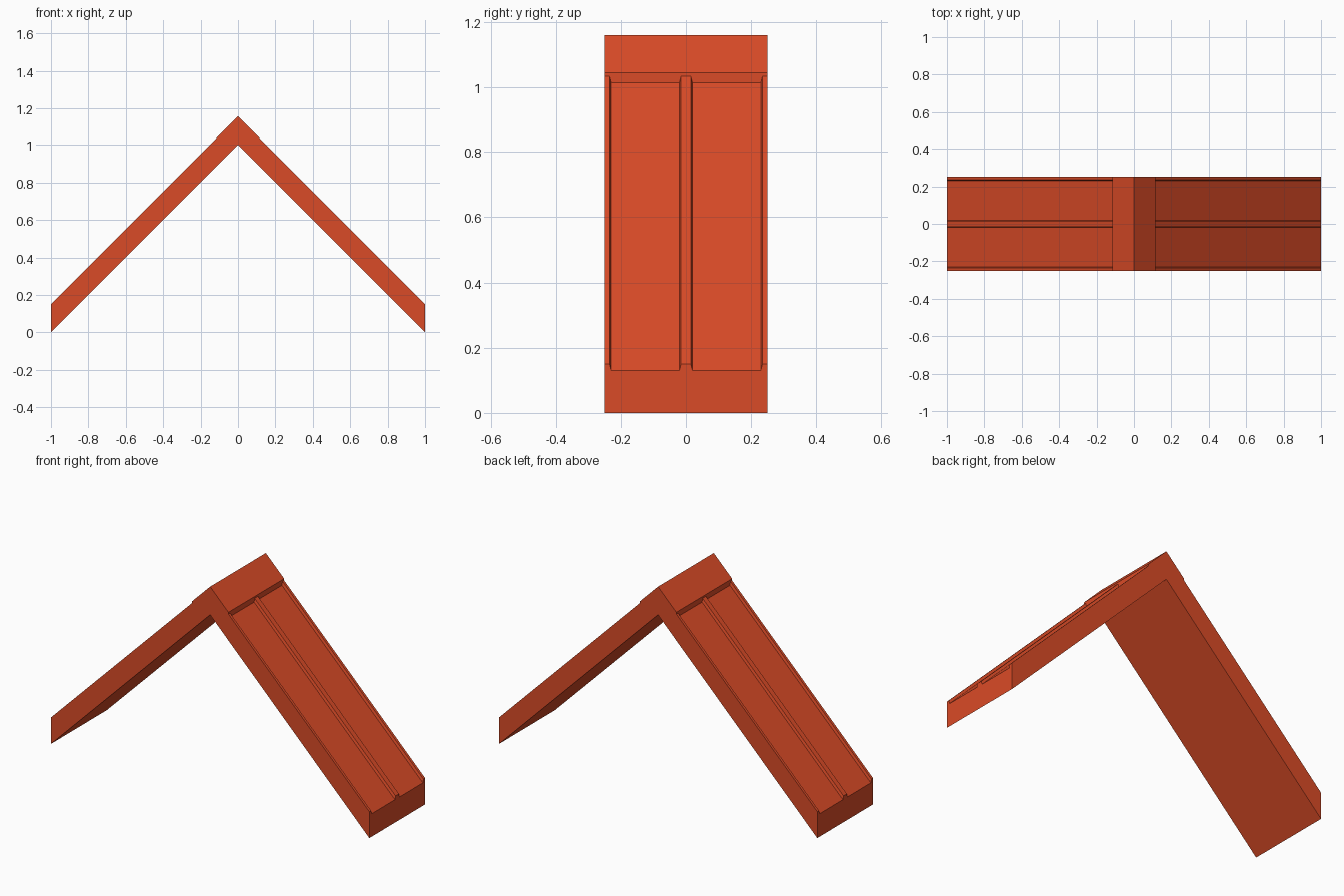
import bpy
import bmesh

cube = bpy.data.objects.get("Cube")
if cube:
    bpy.data.objects.remove(cube, do_unlink=True)

HALF_DEPTH = 0.25
CAP_X = 0.115      # half width of the ridge cap
PANEL = 0.13       # vertical thickness of the sheet
RIB = 0.15         # vertical thickness at the ribs
CAP = 0.16         # vertical thickness at the ridge
RIB_FOOT, RIB_TOP = 0.02, 0.015

paint = bpy.data.materials.new("orange_red")
paint.use_nodes = True
colour = (0.70, 0.07, 0.02, 1)
paint.diffuse_color = colour
bsdf = next(n for n in paint.node_tree.nodes if n.type == 'BSDF_PRINCIPLED')
bsdf.inputs["Base Color"].default_value = colour


def slope_sweep(name, profile, x0, x1, close_inner):
    """Sweep a (depth, thickness) profile down the 45 degree slope, mirrored in x."""
    bm = bmesh.new()
    inner, outer = ([bm.verts.new((x, y, 1 - x + t)) for y, t in profile]
                    for x in (x0, x1))
    count = len(profile)
    for i in range(count):
        j = (i + 1) % count
        bm.faces.new((inner[i], inner[j], outer[j], outer[i]))
    bm.faces.new(outer)
    if close_inner:
        bm.faces.new(inner[::-1])
    bmesh.ops.recalc_face_normals(bm, faces=bm.faces)
    mesh = bpy.data.meshes.new(name)
    bm.to_mesh(mesh)
    bm.free()
    mesh.materials.append(paint)
    obj = bpy.data.objects.new(name, mesh)
    bpy.context.collection.objects.link(obj)
    mirror = obj.modifiers.new("mirror", 'MIRROR')
    mirror.use_axis[0] = True
    return obj


# Ribbed roof sheet: half ribs on the edges and a full rib in the middle
half = [(HALF_DEPTH, 0), (HALF_DEPTH, RIB),
        (HALF_DEPTH - RIB_TOP, RIB), (HALF_DEPTH - RIB_FOOT, PANEL),
        (RIB_FOOT, PANEL), (RIB_TOP, RIB)]
sheet = half + [(-y, t) for y, t in reversed(half)]
slope_sweep("roof_slopes", sheet, CAP_X, 1, True)

# Plain ridge cap standing slightly proud of the sheets
cap = [(HALF_DEPTH, 0), (HALF_DEPTH, CAP), (-HALF_DEPTH, CAP), (-HALF_DEPTH, 0)]
slope_sweep("ridge_cap", cap, 0, CAP_X, False)
